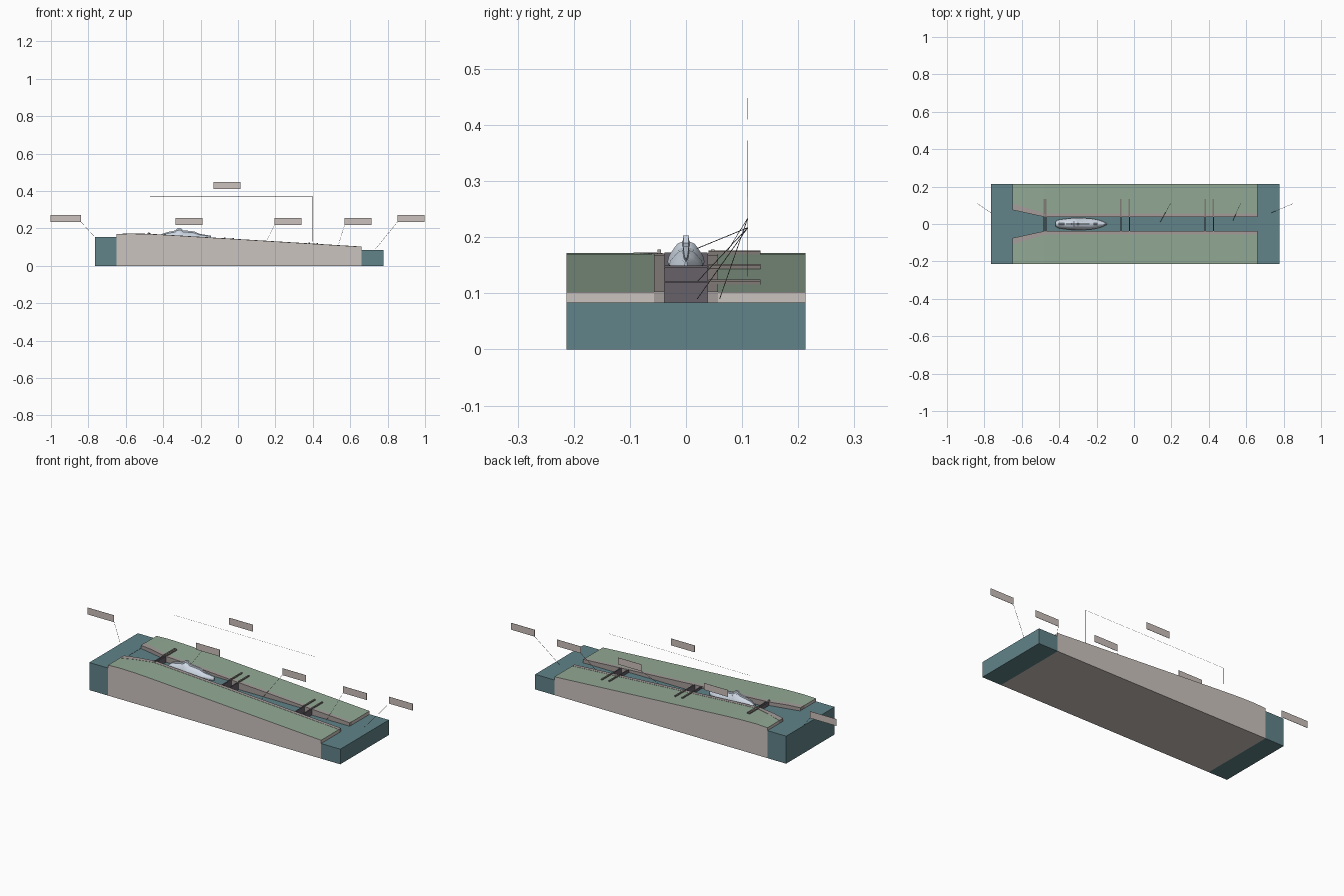
import bpy, bmesh
from mathutils import Vector

if "Cube" in bpy.data.objects:
    bpy.data.objects.remove(bpy.data.objects["Cube"], do_unlink=True)


def material(name, rgb):
    m = bpy.data.materials.new(name)
    m.use_nodes = True
    colour = tuple(c ** 2.2 for c in rgb) + (1,)
    m.diffuse_color = colour
    m.node_tree.nodes["Principled BSDF"].inputs["Base Color"].default_value = colour
    return m


GRASS = material("grass green", (.57, .66, .58))
WATER = material("water teal", (.38, .51, .53))
CONCRETE = material("pale concrete", (.79, .76, .74))
STONE = material("wall stone", (.64, .61, .60))
GATE = material("gate grey", (.40, .38, .41))
TIMBER = material("beam timber", (.50, .48, .46))
SHIP = material("ship white", (.80, .84, .89))
LABEL = material("plate grey", (.79, .75, .73))
LINE = material("line grey", (.45, .45, .45))


def loft(name, rings, mat, top=None):
    """Skin equal rings of points, cap both ends; upward faces may get a second material."""
    bm = bmesh.new()
    rows = [[bm.verts.new(p) for p in ring] for ring in rings]
    n = len(rows[0])
    for a, b in zip(rows, rows[1:]):
        for i in range(n):
            j = (i + 1) % n
            bm.faces.new((a[i], a[j], b[j], b[i]))
    bm.faces.new(rows[0])
    bm.faces.new(rows[-1])
    bmesh.ops.recalc_face_normals(bm, faces=bm.faces)
    bm.normal_update()
    mesh = bpy.data.meshes.new(name)
    mesh.materials.append(mat)
    if top:
        mesh.materials.append(top)
        for f in bm.faces:
            f.material_index = int(f.normal.z > .5)
    bm.to_mesh(mesh)
    bm.free()
    ob = bpy.data.objects.new(name, mesh)
    bpy.context.scene.collection.objects.link(ob)
    return ob


def section(x, y0, y1, z0, z1):
    return [(x, y0, z0), (x, y1, z0), (x, y1, z1), (x, y0, z1)]


def box(name, x0, x1, y0, y1, z0, z1, mat):
    return loft(name, [section(x, y0, y1, z0, z1) for x in (x0, x1)], mat)


def line(name, *points):
    curve = bpy.data.curves.new(name, "CURVE")
    curve.dimensions = "3D"
    curve.bevel_depth = .0007
    curve.bevel_resolution = 0
    spline = curve.splines.new("POLY")
    spline.points.add(len(points) - 1)
    for p, co in zip(spline.points, points):
        p.co = (*co, 1)
    curve.materials.append(LINE)
    ob = bpy.data.objects.new(name, curve)
    bpy.context.scene.collection.objects.link(ob)


# Ground height and canal edges along the length
HALF = .213
START, MOUTH, END = -.65, -.48, .66
GROUND = [(START, .169), (-.58, .172), (MOUTH, .170), (-.4, .166), (0, .142), (END, .102)]


def ground(x):
    for (xa, za), (xb, zb) in zip(GROUND, GROUND[1:]):
        if x <= xb:
            return za + (zb - za) * (x - xa) / (xb - xa)


def edge(x, wide, narrow):
    t = max(0, (MOUTH - x) / (MOUTH - START))
    return narrow + (wide - narrow) * t


# Banks with grass tops, and canal walls flaring at the mouth
xs = [x for x, z in GROUND]
for side, s in (("left", 1), ("right", -1)):
    loft(side + "_bank", [section(x, s * edge(x, .11, .057), s * HALF, 0, ground(x))
                          for x in xs], CONCRETE, GRASS)
    loft(side + "_canal_wall", [section(x, s * edge(x, .075, .038), s * edge(x, .11, .057),
                                        .004, ground(x) + .001) for x in xs], STONE)

# Canal bed
loft("canal_bed", [section(x, -edge(x, .11, .057), edge(x, .11, .057), 0, .07)
                   for x in (START, MOUTH, END)], CONCRETE)

# Pools and stepped water levels
box("upper_pool", -.765, START, -HALF, HALF, 0, .153, WATER)
box("lower_pool", END, .778, -HALF, HALF, 0, .084, WATER)
loft("mouth_water", [section(x, -edge(x, .075, .038), edge(x, .075, .038), .07, .152)
                     for x in (START, MOUTH)], WATER)
for i, (x0, x1, level) in enumerate([(MOUTH, -.07, .138), (-.07, -.025, .11),
                                     (-.025, .38, .106), (.38, .425, .09),
                                     (.425, END, .084)]):
    box(f"chamber_water_{i + 1}", x0, x1, -.038, .038, .07, level, WATER)

# Lock gates with a long balance beam on one bank
for i, x in enumerate((-.481, -.471, -.07, -.025, .38, .425)):
    z = ground(x)
    box(f"gate_{i + 1}", x - .003, x + .003, -.038, .038, .07, z + .003, GATE)
    box(f"balance_beam_{i + 1}", x - .004, x + .004, .04, .133, z - .006, z + .006, TIMBER)

# Mooring posts by the upper gate
for side, s in (("left", 1), ("right", -1)):
    box(side + "_mooring_post", -.482, -.474, s * .048 - .003, s * .048 + .003,
        .165, .178, STONE)

# Ship: bell-shaped sections, tallest at the bridge
BELL = [(.75, 0), (1, .3), (.92, .45), (.62, .68), (.45, .78), (.18, .84), (.15, 1)]
BELL = BELL + [(-y, z) for y, z in reversed(BELL)]
SHIP_PLAN = [(-.42, .012, .022), (-.405, .022, .034), (-.37, .027, .045), (-.335, .031, .052),
             (-.322, .033, .066), (-.306, .033, .066), (-.293, .032, .053), (-.235, .03, .047),
             (-.205, .025, .034), (-.17, .016, .028), (-.145, .003, .024)]
ship = loft("ship", [[(x, y * w, .137 + z * h) for y, z in BELL]
                     for x, w, h in SHIP_PLAN], SHIP)
bpy.context.view_layer.objects.active = ship
ship.select_set(True)
bpy.ops.object.shade_smooth_by_angle()

# Floating blank plates and their thin pointer lines
PLATE_Y = .11
PLATES = [(-.92, .253, .163), (-.262, .236, .145), (.268, .236, .145), (.642, .236, .145),
          (.925, .253, .145), (-.058, .429, .145)]
for i, (x, z, w) in enumerate(PLATES):
    box(f"plate_{i + 1}", x - w / 2, x + w / 2, PLATE_Y - .0006, PLATE_Y + .0006,
        z - .019, z + .019, LABEL)
TARGETS = [(-.765, .06, .153), (-.3, .02, .18), (.14, .01, .11), (.53, .02, .09),
           (.735, .06, .09)]
for i, ((x, z, w), target) in enumerate(zip(PLATES, TARGETS)):
    near = max(x - w / 2, min(x + w / 2, target[0]))
    line(f"pointer_{i + 1}", (near, PLATE_Y, z - .019), target)

# Length marker over the chambers
line("length_marker", (-.47, PLATE_Y, .283), (-.47, PLATE_Y, .372),
     (.397, PLATE_Y, .372), (.397, PLATE_Y, .13))
